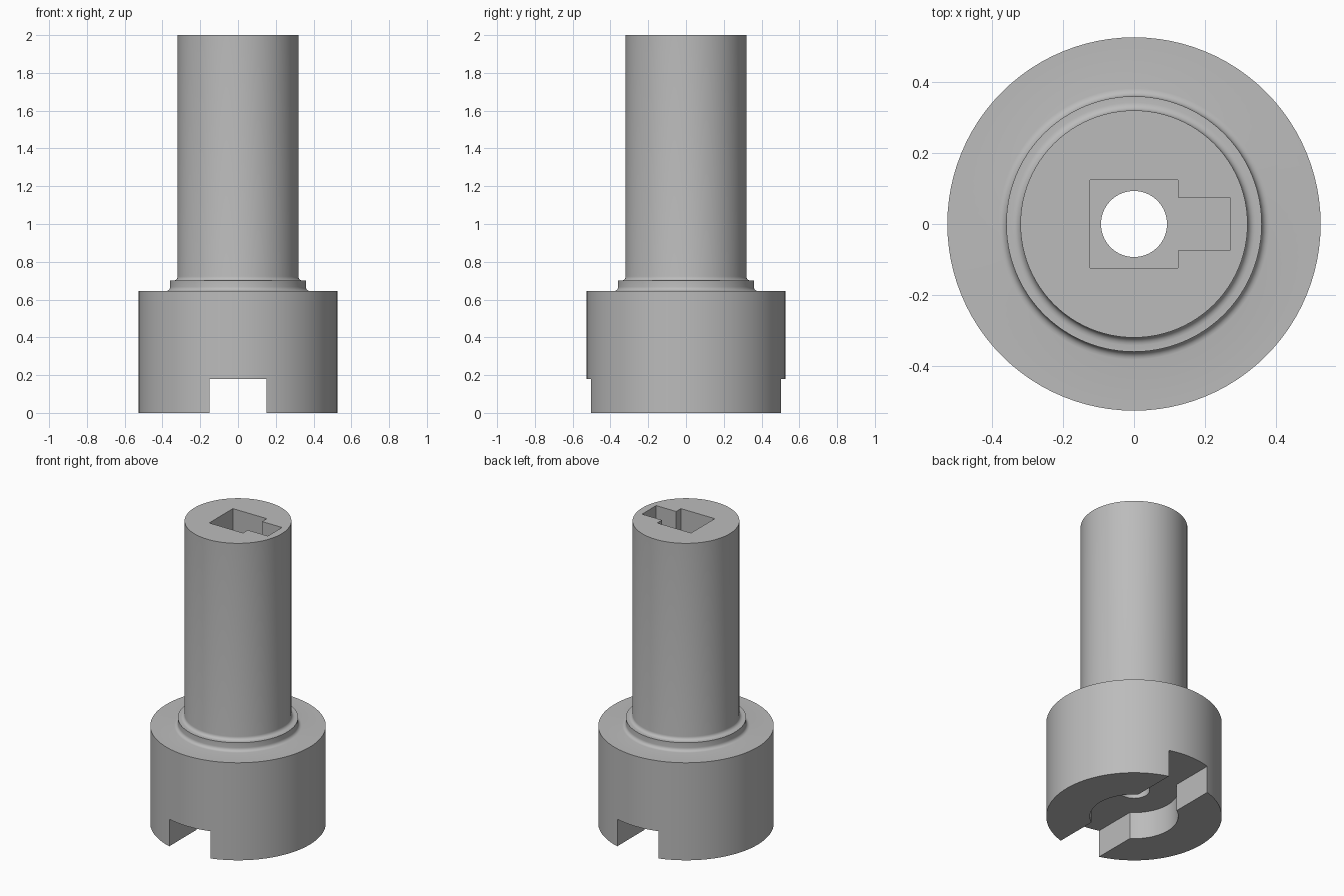
import bpy, bmesh, math

if "Cube" in bpy.data.objects:
    bpy.data.objects.remove(bpy.data.objects["Cube"])

SIDES = 96
metal = bpy.data.materials.new("grey metal")
metal.diffuse_color = (0.5, 0.5, 0.5, 1)
metal.use_nodes = True
metal.node_tree.nodes["Principled BSDF"].inputs["Base Color"].default_value = metal.diffuse_color


def fillet(cr, cz, rad, steps=5):
    """Concave quarter arc from a flat ledge up into a vertical wall."""
    return [(cr - rad * math.sin(a), cz - rad * math.cos(a))
            for a in (math.pi / 2 * i / steps for i in range(steps + 1))]


def finish(name, bm):
    bmesh.ops.recalc_face_normals(bm, faces=bm.faces[:])
    mesh = bpy.data.meshes.new(name)
    bm.to_mesh(mesh)
    bm.free()
    ob = bpy.data.objects.new(name, mesh)
    bpy.context.collection.objects.link(ob)
    mesh.materials.append(metal)
    return ob


def lathe(name, profile):
    """Solid of revolution with flat capped ends."""
    bm = bmesh.new()
    rings = [[bm.verts.new((r * math.cos(2 * math.pi * i / SIDES),
                            r * math.sin(2 * math.pi * i / SIDES), z))
              for i in range(SIDES)] for r, z in profile]
    for a, b in zip(rings, rings[1:]):
        for i in range(SIDES):
            j = (i + 1) % SIDES
            bm.faces.new((a[i], a[j], b[j], b[i]))
    bm.faces.new(rings[0])
    bm.faces.new(rings[-1])
    return finish(name, bm)


def prism(name, outline, z0, z1):
    bm = bmesh.new()
    lo = [bm.verts.new((x, y, z0)) for x, y in outline]
    hi = [bm.verts.new((x, y, z1)) for x, y in outline]
    n = len(outline)
    for i in range(n):
        j = (i + 1) % n
        bm.faces.new((lo[i], lo[j], hi[j], hi[i]))
    bm.faces.new(lo)
    bm.faces.new(hi)
    return finish(name, bm)


# Wide base, small collar and long shaft with filleted steps
profile = [(0.526, 0), (0.526, 0.645)]
profile += fillet(0.382, 0.667, 0.022)
profile += [(0.36, 0.70)]
profile += fillet(0.342, 0.722, 0.022)
profile += [(0.32, 2.0)]
body = lathe("coupling_body", profile)

# Cutters: cross slot, round recess, through bore, keyed square socket
s, k, e = 0.124, 0.074, 0.27
socket = [(-s, -s), (s, -s), (s, -k), (e, -k), (e, k), (s, k), (s, s), (-s, s)]
cutters = [
    prism("slot_cutter", [(-0.15, -1), (0.15, -1), (0.15, 1), (-0.15, 1)], -0.1, 0.18),
    lathe("recess_cutter", [(0.265, -0.1), (0.265, 0.18)]),
    lathe("bore_cutter", [(0.093, -0.2), (0.093, 2.2)]),
    prism("socket_cutter", socket, 1.1, 2.1),
]
bpy.context.view_layer.objects.active = body
body.select_set(True)
for c in cutters:
    c.hide_render = True
    mod = body.modifiers.new(c.name, 'BOOLEAN')
    mod.operation = 'DIFFERENCE'
    mod.solver = 'EXACT'
    mod.object = c
    bpy.ops.object.modifier_apply(modifier=mod.name)
for c in cutters:
    bpy.data.objects.remove(c)

bpy.ops.object.select_all(action='DESELECT')
body.select_set(True)
bpy.ops.object.shade_smooth_by_angle(angle=math.radians(30))
